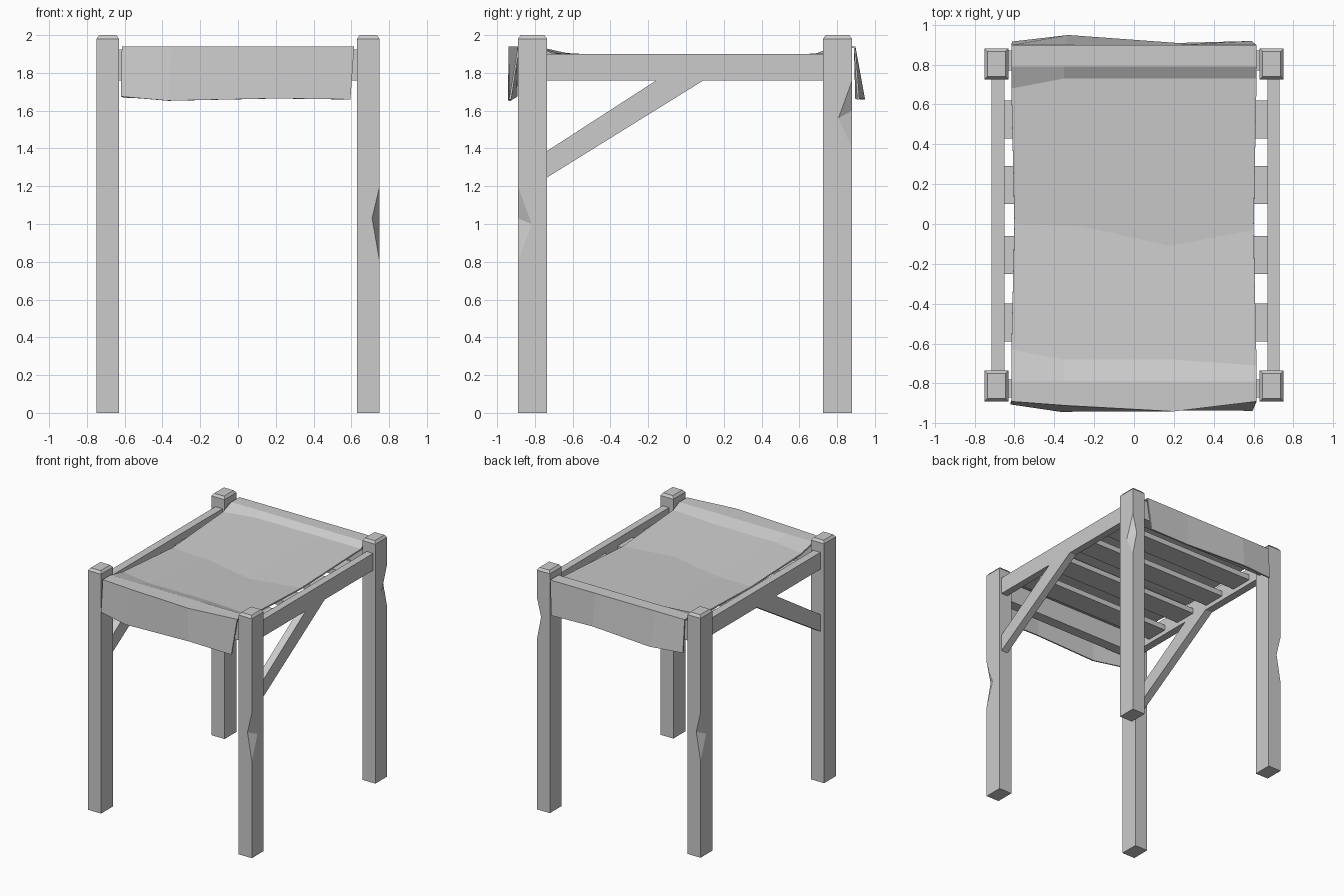
import bpy, bmesh
from mathutils import Vector

if "Cube" in bpy.data.objects:
    bpy.data.objects.remove(bpy.data.objects["Cube"])


def make(name, verts, faces):
    me = bpy.data.meshes.new(name)
    me.from_pydata([tuple(v) for v in verts], [], faces)
    bm = bmesh.new()
    bm.from_mesh(me)
    bmesh.ops.recalc_face_normals(bm, faces=bm.faces)
    bm.to_mesh(me)
    bm.free()
    ob = bpy.data.objects.new(name, me)
    bpy.context.collection.objects.link(ob)
    return ob


def prism(name, profile, x0, x1):
    # extrude a (y, z) outline along x
    n = len(profile)
    verts = [(x, y, z) for x in (x0, x1) for y, z in profile]
    faces = [list(range(n)), list(range(n, 2 * n))]
    faces += [(i, (i + 1) % n, n + (i + 1) % n, n + i) for i in range(n)]
    return make(name, verts, faces)


def box(name, x0, x1, y0, y1, z0, z1):
    return prism(name, [(y0, z0), (y1, z0), (y1, z1), (y0, z1)], x0, x1)


def post(name, cx, cy, notch=None):
    # square post with bevelled cap; optional chip out of its outer corner
    sx, sy = (1 if cx > 0 else -1), (1 if cy > 0 else -1)
    hx, hy, b = 0.06, 0.0775, 0.015
    corners = [(1, 1), (-1, 1), (-1, -1), (1, -1)]
    verts = []
    for z, d in ((0, 0), (1.98, 0), (2.0, b)):
        verts += [(cx + sx * u * (hx - d), cy + sy * v * (hy - d), z) for u, v in corners]
    xpath, ypath, extra = [], [], []
    if notch:
        z0, za, zb, z1 = notch
        ox, oy = cx + sx * hx, cy + sy * hy
        verts += [(ox, oy, z0), (ox - sx * 0.04, oy, za),
                  (ox, oy - sy * 0.073, zb), (ox, oy, z1)]
        ypath, xpath = [12, 13, 15], [12, 14, 15]
        extra = [(12, 13, 14), (15, 13, 14)]
    faces = [(0, 1, 2, 3), (8, 9, 10, 11), (1, 2, 6, 5), (2, 3, 7, 6),
             [1, 0] + ypath + [4, 5], [3, 0] + xpath + [4, 7]] + extra
    faces += [(4 + i, 4 + (i + 1) % 4, 8 + (i + 1) % 4, 8 + i) for i in range(4)]
    return make(name, verts, faces)


# corner posts
low, high = (0.8, 1.03, 1.0, 1.2), (1.4, 1.6, 1.56, 1.76)
post("front_left_post", -0.69, -0.8125)
post("front_right_post", 0.69, -0.8125, low)
post("back_left_post", -0.69, 0.8025, low)
post("back_right_post", 0.69, 0.8025, high)

# side rails with diagonal braces at the front
for side, x0, x1 in (("left", -0.715, -0.65), ("right", 0.67, 0.73)):
    box(side + "_rail", x0, x1, -0.75, 0.74, 1.76, 1.9)
    prism(side + "_brace", [(-0.738, 1.245), (0.1, 1.765), (-0.15, 1.765), (-0.738, 1.385)],
          x0, x1)

# cross beams between posts
box("front_beam", -0.64, 0.64, -0.87, -0.78, 1.76, 1.925)
box("back_beam", -0.64, 0.64, 0.77, 0.87, 1.76, 1.925)

# slats under the cloth
for i, y in enumerate((-0.495, -0.155, 0.195, 0.525)):
    box("slat_%d" % (i + 1), -0.66, 0.68, y - 0.095, y + 0.095, 1.795, 1.84)

# draped cloth: rows from the front hem over both beams to the back hem
X = (-0.615, -0.35, 0.2, 0.615)
rows = [
    ((-0.62, -0.37, 0.2, 0.595), (-0.905, -0.942, -0.935, -0.937), (1.675, 1.653, 1.665, 1.66)),
    (X, (-0.89, -0.91, -0.94, -0.89), (1.94,) * 4),
    (X, (-0.79,) * 4, (1.94,) * 4),
    (X, (-0.63, -0.68, -0.68, -0.71), (1.905,) * 4),
    ((-0.6, -0.27, 0.18, 0.6), (0.0, -0.01, -0.11, -0.03), (1.868, 1.862, 1.862, 1.868)),
    (X, (0.68, 0.73, 0.73, 0.73), (1.9, 1.905, 1.905, 1.905)),
    (X, (0.79,) * 4, (1.94,) * 4),
    (X, (0.897,) * 4, (1.94,) * 4),
    ((-0.612, -0.33, 0.22, 0.59), (0.915, 0.948, 0.908, 0.918), (1.67, 1.66, 1.665, 1.66)),
]
verts = [v for r in rows for v in zip(*r)]
faces = [(4 * j + i, 4 * j + i + 1, 4 * j + i + 5, 4 * j + i + 4)
         for j in range(len(rows) - 1) for i in range(3)]
cloth = make("cloth_cover", verts, faces)
if cloth.data.polygons[4].normal.z < 0:
    cloth.data.flip_normals()
mod = cloth.modifiers.new("thickness", "SOLIDIFY")
mod.thickness = 0.012
mod.offset = -1
